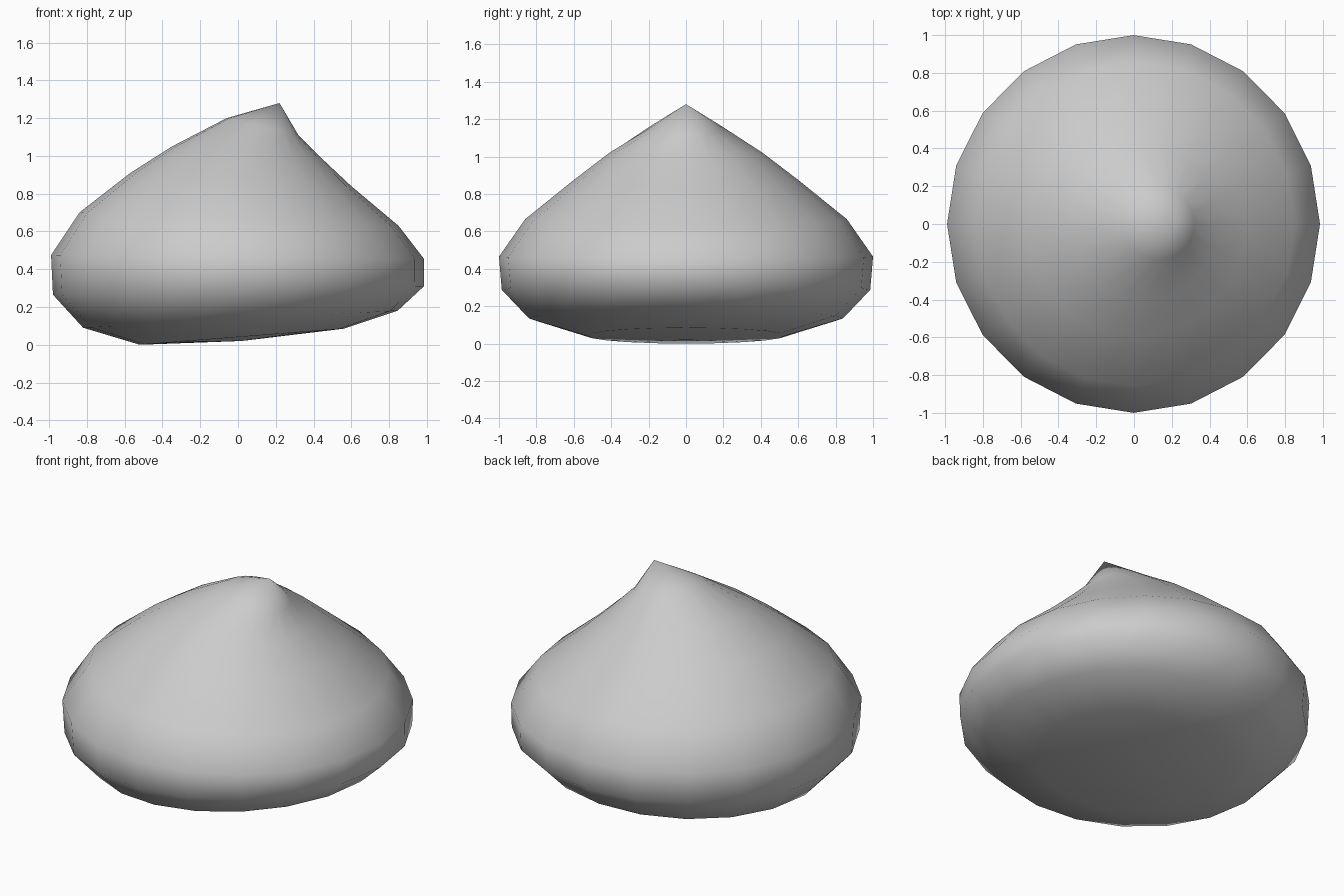
import bpy, bmesh, math

if "Cube" in bpy.data.objects:
    bpy.data.objects.remove(bpy.data.objects["Cube"])

SIDES = 20
# Tilted rings: left x, left z, right x, right z, half depth in y
RINGS = [
    (-0.52, 0.00, 0.56, 0.085, 0.53),
    (-0.82, 0.09, 0.845, 0.18, 0.84),
    (-0.98, 0.265, 0.985, 0.31, 0.985),
    (-0.99, 0.475, 0.985, 0.455, 1.00),
    (-0.84, 0.70, 0.85, 0.63, 0.86),
    (-0.57, 0.91, 0.60, 0.84, 0.60),
    (-0.35, 1.05, 0.44, 0.99, 0.41),
    (-0.06, 1.20, 0.32, 1.11, 0.19),
]

bm = bmesh.new()
loops = []
for xl, zl, xr, zr, ry in RINGS:
    loop = []
    for i in range(SIDES):
        a = 2 * math.pi * i / SIDES
        t = (1 + math.cos(a)) / 2
        loop.append(bm.verts.new((xl + (xr - xl) * t, ry * math.sin(a), zl + (zr - zl) * t)))
    loops.append(loop)

# Bottom centre and leaning tip
base = bm.verts.new((0.02, 0, 0.02))
tip = bm.verts.new((0.22, 0, 1.28))

for i in range(SIDES):
    j = (i + 1) % SIDES
    bm.faces.new((base, loops[0][j], loops[0][i]))
    for lo, hi in zip(loops, loops[1:]):
        bm.faces.new((lo[i], lo[j], hi[j], hi[i]))
    bm.faces.new((loops[-1][i], loops[-1][j], tip))

bmesh.ops.recalc_face_normals(bm, faces=bm.faces[:])
for f in bm.faces:
    f.smooth = True

# Soft droplet body
mesh = bpy.data.meshes.new("droplet_body")
bm.to_mesh(mesh)
bm.free()
bpy.context.collection.objects.link(bpy.data.objects.new("droplet_body", mesh))
